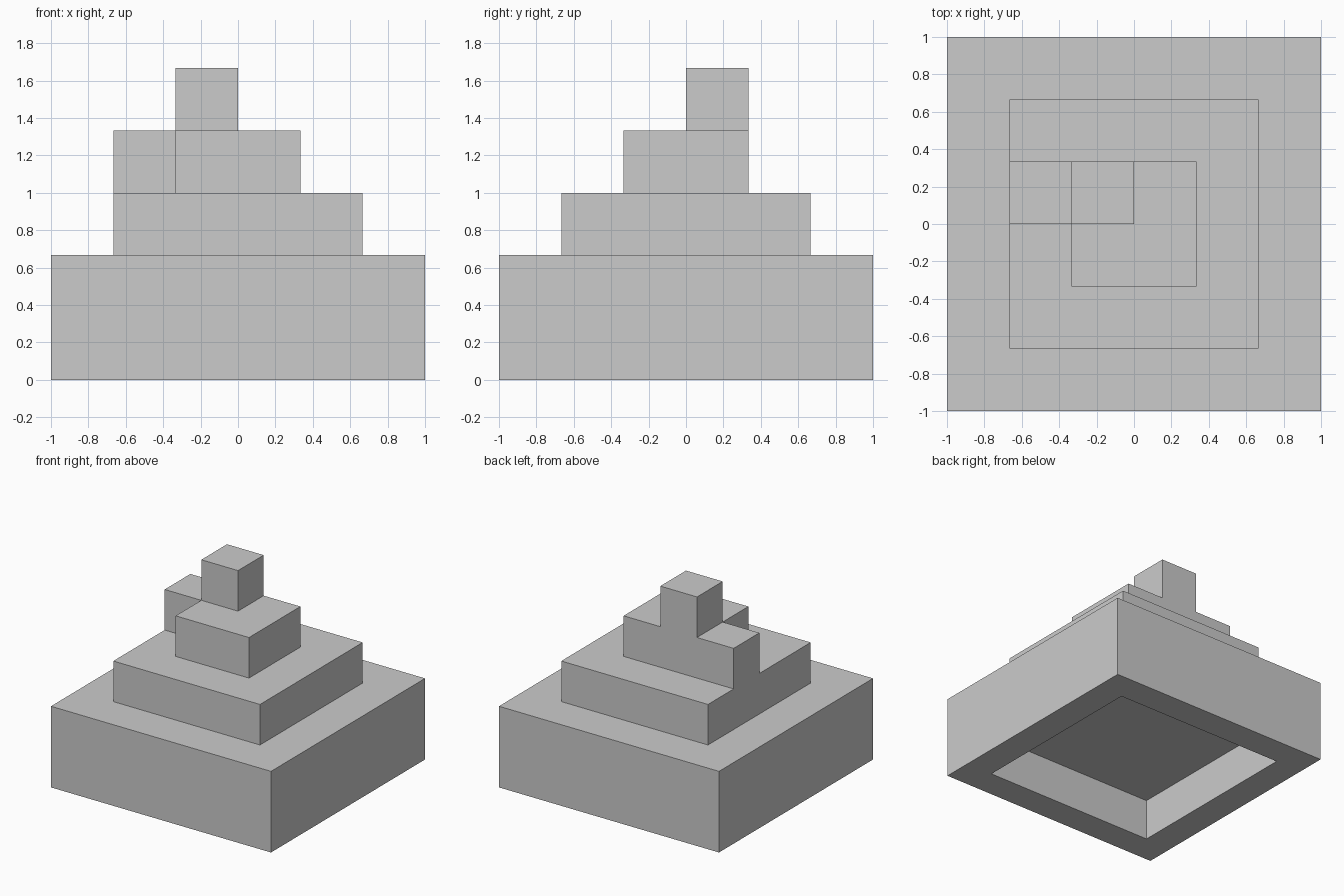
import bpy
import bmesh
from mathutils import Vector

if "Cube" in bpy.data.objects:
    bpy.data.objects.remove(bpy.data.objects["Cube"])

U = 1 / 3  # grid module: every part is a whole number of these


def block(name, low, high, recess=0):
    """Box between two grid corners; recess hollows the underside by that many modules."""
    low, high = Vector(low) * U, Vector(high) * U
    size, centre = high - low, (low + high) / 2
    bm = bmesh.new()
    bmesh.ops.create_cube(bm, size=1)
    bmesh.ops.scale(bm, vec=size, verts=bm.verts)
    bmesh.ops.translate(bm, vec=centre, verts=bm.verts)
    if recess:
        bm.normal_update()
        under = min(bm.faces, key=lambda f: f.calc_center_median().z)
        # Rim one module wide, then a straight-walled pocket
        bmesh.ops.inset_region(bm, faces=[under], thickness=U)
        pocket = bmesh.ops.extrude_discrete_faces(bm, faces=[under])["faces"][0]
        bmesh.ops.translate(bm, vec=(0, 0, recess * U), verts=pocket.verts)
    bmesh.ops.recalc_face_normals(bm, faces=bm.faces)
    mesh = bpy.data.meshes.new(name)
    bm.to_mesh(mesh)
    bm.free()
    obj = bpy.data.objects.new(name, mesh)
    bpy.context.collection.objects.link(obj)
    return obj


# Stepped tiers, the base hollowed underneath
block("base", (-3, -3, 0), (3, 3, 2), recess=1)
block("middle_tier", (-2, -2, 2), (2, 2, 3))
block("upper_tier", (-1, -1, 3), (1, 1, 4))

# Off-centre blocks
block("side_block", (-2, 0, 3), (-1, 1, 4))
block("top_block", (-1, 0, 4), (0, 1, 5))
